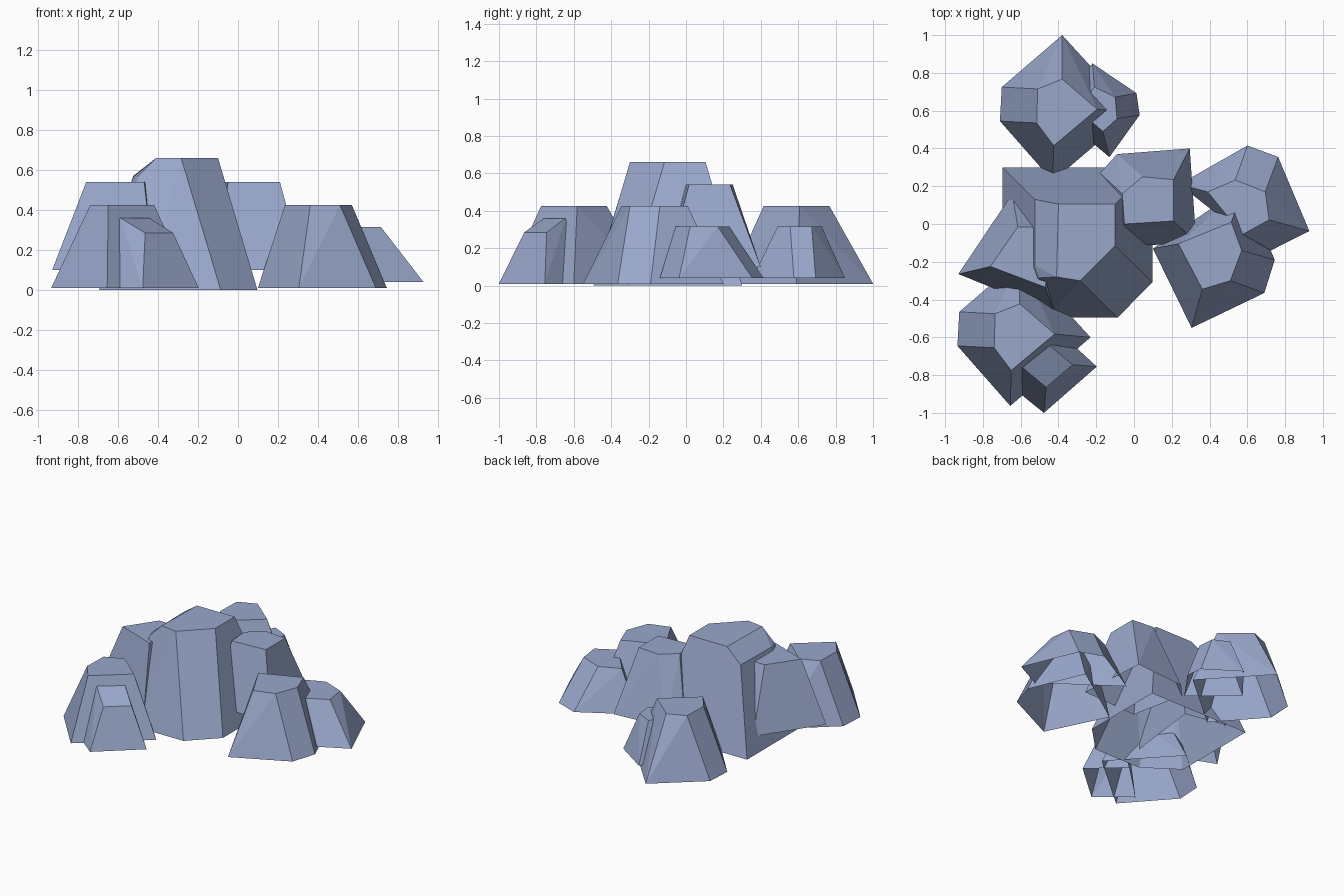
import bpy, bmesh
from math import radians

if "Cube" in bpy.data.objects:
    bpy.data.objects.remove(bpy.data.objects["Cube"])

stone = bpy.data.materials.new("blue_grey_stone")
stone.diffuse_color = (0.32, 0.39, 0.60, 1)
stone.use_nodes = True
stone.node_tree.nodes["Principled BSDF"].inputs["Base Color"].default_value = stone.diffuse_color


def rock(name, base, z0, top, z1, offset=(0, 0)):
    """Faceted boulder: convex hull of a base loop and a top loop, open below."""
    bm = bmesh.new()
    for pts, z in ((base, z0), (top, z1)):
        for p in pts:
            height = p[2] if len(p) > 2 else z
            bm.verts.new((p[0] + offset[0], p[1] + offset[1], height))
    hull = bmesh.ops.convex_hull(bm, input=bm.verts[:])
    inner = [g for g in hull["geom_interior"] if isinstance(g, bmesh.types.BMVert)]
    bmesh.ops.delete(bm, geom=inner, context="VERTS")
    bmesh.ops.recalc_face_normals(bm, faces=bm.faces[:])
    bmesh.ops.dissolve_limit(bm, angle_limit=radians(7), verts=bm.verts[:], edges=bm.edges[:])
    bm.normal_update()
    under = [f for f in bm.faces if f.normal.z < -0.9]
    bmesh.ops.delete(bm, geom=under, context="FACES")
    mesh = bpy.data.meshes.new(name)
    bm.to_mesh(mesh)
    bm.free()
    mesh.materials.append(stone)
    obj = bpy.data.objects.new(name, mesh)
    bpy.context.collection.objects.link(obj)
    return obj


# Tall central boulder with a sloped shoulder on its left
rock("main_boulder",
     [(-.695, .30), (.097, .30), (.097, -.31), (-.087, -.495), (-.46, -.495), (-.695, -.33)], 0,
     [(-.40, .105), (-.10, .105), (-.10, -.115), (-.285, -.30), (-.41, -.28),
      (-.525, .13, .57), (-.525, -.22, .565), (-.50, -.285, .57)], .66)

# Slabs leaning on the central boulder, raised off the ground
rock("left_slab",
     [(-.93, -.265), (-.42, -.47), (-.35, .10), (-.645, .16)], .10,
     [(-.76, -.225), (-.47, -.335), (-.42, -.02), (-.615, -.015)], .54)
rock("right_slab",
     [(-.09, .37), (.295, .40), (.33, -.10), (-.10, -.12), (-.18, .27)], .10,
     [(.045, .25), (.21, .235), (.21, .016), (-.05, 0), (-.062, .16)], .54)

# Medium boulder, used at the back left and front left
med_base = [(-.38, 1.0), (-.70, .725), (-.71, .545), (-.43, .227), (-.005, .59)]
med_top = [(-.38, .767), (-.51, .715), (-.515, .535), (-.425, .415), (-.195, .608)]
rock("back_boulder", med_base, .01, med_top, .425)
rock("front_left_boulder", med_base, .01, med_top, .425, (-.225, -1.19))

# Turned medium boulder at the front right
rock("front_right_boulder",
     [(.305, -.55), (.69, -.365), (.745, -.19), (.58, .20), (.10, -.13)], .01,
     [(.362, -.345), (.51, -.30), (.57, -.14), (.515, .01), (.235, -.105)], .425)

# Low boulders beside the medium ones
rock("right_low_boulder",
     [(.60, .415), (.763, .355), (.928, -.037), (.725, -.14), (.24, .21)], .04,
     [(.536, .233), (.695, .17), (.715, .022), (.575, -.055), (.39, .17)], .315)
rock("back_low_boulder",
     [(-.22, .85), (.013, .693), (.03, .577), (-.13, .354), (-.42, .60)], .04,
     [(-.21, .726), (-.10, .672), (-.09, .557), (-.165, .49), (-.29, .60)], .315)

# Small block with a slanted top at the front
rock("front_block",
     [(-.477, -1.0), (-.197, -.755), (-.42, -.55), (-.70, -.82)], .01,
     [(-.59, -.76), (-.445, -.645), (-.325, -.745, .285), (-.465, -.865, .285)], .36)
